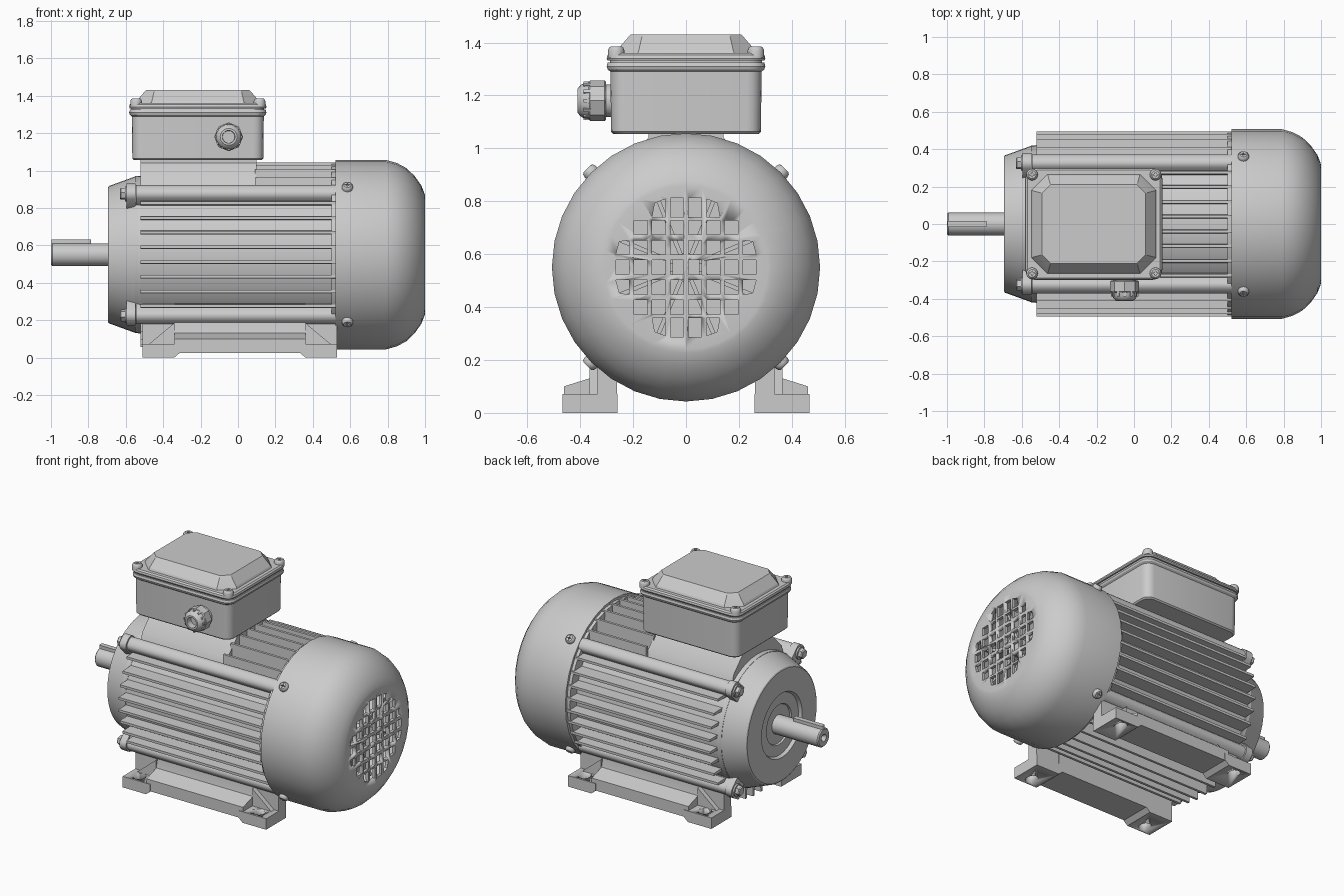
import bpy, bmesh
from math import pi, cos, sin, sqrt, radians, hypot
from mathutils import Matrix, Vector

if "Cube" in bpy.data.objects:
    bpy.data.objects.remove(bpy.data.objects["Cube"])

CZ = 0.55                                    # height of the motor axis
AXIS = Matrix.Translation((0, 0, CZ))
ALONG_X = AXIS @ Matrix.Rotation(pi / 2, 4, 'Y')   # local z -> world x


def add(bm, rings, closed=False, mat=Matrix()):
    """Skin a stack of equal-length rings; cap the ends unless closed."""
    vs = [[bm.verts.new(mat @ Vector(p)) for p in r] for r in rings]
    n = len(vs[0])
    pairs = list(zip(vs, vs[1:])) + ([(vs[-1], vs[0])] if closed else [])
    for a, b in pairs:
        for i in range(n):
            j = (i + 1) % n
            bm.faces.new((a[i], a[j], b[j], b[i]))
    if not closed:
        bm.faces.new(vs[0][::-1])
        bm.faces.new(vs[-1])


def finish(bm, name, angle=32):
    bmesh.ops.recalc_face_normals(bm, faces=bm.faces[:])
    me = bpy.data.meshes.new(name)
    bm.to_mesh(me)
    bm.free()
    me.shade_smooth()
    me.set_sharp_from_angle(angle=radians(angle))
    ob = bpy.data.objects.new(name, me)
    bpy.context.collection.objects.link(ob)
    return ob


def lathe(bm, prof, n=32, mat=ALONG_X, closed=False):
    """Profile of (height, radius) around local z."""
    add(bm, [[(r * cos(2 * pi * i / n), r * sin(2 * pi * i / n), h) for i in range(n)]
             for h, r in prof], closed, mat)


def prism(bm, poly, axis, lo, hi, mat=Matrix()):
    f = {'x': lambda a, b, t: (t, a, b), 'y': lambda a, b, t: (a, t, b),
         'z': lambda a, b, t: (a, b, t)}[axis]
    add(bm, [[f(a, b, t) for a, b in poly] for t in (lo, hi)], False, mat)


def rrect(x0, x1, y0, y1, r, n=4):
    pts = []
    for k, (cx, cy) in enumerate(((x1 - r, y1 - r), (x0 + r, y1 - r), (x0 + r, y0 + r), (x1 - r, y0 + r))):
        for i in range(n + 1):
            a = (k + i / n) * pi / 2
            pts.append((cx + r * cos(a), cy + r * sin(a)))
    return pts


def cut(ob, cutter):
    m = ob.modifiers.new("cut", 'BOOLEAN')
    m.object, m.operation, m.solver = cutter, 'DIFFERENCE', 'EXACT'
    cutter.hide_render = True
    cutter.display_type = 'WIRE'


def screw(bm, mat, r=0.03):
    """Domed head with a cross-shaped recess, pointing along local z."""
    n = 16
    ring = lambda h, f: [(f(i) * cos(2 * pi * i / n), f(i) * sin(2 * pi * i / n), h) for i in range(n)]
    star = lambda i: r * (0.62 if i % 4 == 0 else 0.2)
    add(bm, [ring(-0.02, lambda i: r), ring(0.008, lambda i: r), ring(0.018, lambda i: r * 0.88),
             ring(0.023, lambda i: r * 0.68), ring(0.023, star), ring(0.008, star)], False, mat)


# Stator body: core with stepped cooling fins in four directions
bm = bmesh.new()
lathe(bm, [(-0.55, 0.42), (0.54, 0.42)], 48)
finish(bm, "stator_core")
bm = bmesh.new()
for k in range(4):
    rot = AXIS @ Matrix.Rotation(k * pi / 2, 4, 'X')
    for d in (-0.275, -0.197, -0.118, -0.04, 0.04, 0.118, 0.197, 0.275):
        out = sqrt(0.495 ** 2 - d * d)
        poly = [(0.3, d - 0.013), (out, d - 0.008), (out, d + 0.008), (0.3, d + 0.013)]
        prism(bm, poly, 'x', 0.09 if k == 1 else -0.52, 0.53, rot)
finish(bm, "cooling_fins")

# Diagonal tie bars, end lugs and hex bolts
bars, bolts = bmesh.new(), bmesh.new()
for k in range(4):
    rot = AXIS @ Matrix.Rotation((k + 0.5) * pi / 2, 4, 'X')
    prism(bars, rrect(0.38, 0.503, -0.043, 0.043, 0.035), 'x', -0.545, 0.53, rot)
    prism(bars, rrect(0.36, 0.51, -0.05, 0.05, 0.04), 'x', -0.595, -0.548, rot)
    lathe(bolts, [(-0.605, 0.04), (-0.59, 0.04)], 16, rot @ Matrix.Translation((0, 0.46, 0)) @ Matrix.Rotation(pi / 2, 4, 'Y'))
    lathe(bolts, [(-0.632, 0.026), (-0.626, 0.032), (-0.6, 0.032)], 6, rot @ Matrix.Translation((0, 0.46, 0)) @ Matrix.Rotation(pi / 2, 4, 'Y'))
finish(bars, "tie_bars")
finish(bolts, "end_bolts")

# Drive end bell with recessed bearing seat
bm = bmesh.new()
lathe(bm, [(-0.52, 0.422), (-0.55, 0.418), (-0.69, 0.367), (-0.695, 0.36), (-0.695, 0.21), (-0.675, 0.2),
           (-0.675, 0.13), (-0.665, 0.125), (-0.665, 0.03)], 48)
finish(bm, "drive_end_bell", 12)

# Shaft with centre hole, and key
bm = bmesh.new()
lathe(bm, [(-0.6, 0.061), (-0.993, 0.061), (-1.0, 0.054), (-1.0, 0.025), (-0.98, 0.012), (-0.95, 0.01)], 24)
finish(bm, "shaft")
bm = bmesh.new()
prism(bm, rrect(-0.998, -0.785, -0.016, 0.016, 0.008), 'z', 0.57, 0.63)
finish(bm, "shaft_key")

# Fan cover shell with a square grille clipped to a circle
bm = bmesh.new()
lathe(bm, [(0.52, 0.507), (0.79, 0.507), (0.85, 0.49), (0.9, 0.463), (0.945, 0.42), (0.98, 0.37), (0.998, 0.325),
           (1.0, 0.31), (1.0, 0.001), (0.98, 0.001), (0.98, 0.31), (0.93, 0.405), (0.885, 0.45), (0.79, 0.49), (0.52, 0.49)],
      32, closed=True)
bmesh.ops.remove_doubles(bm, verts=bm.verts[:], dist=0.003)
cover = finish(bm, "fan_cover", 40)
bm = bmesh.new()
for row in range(-3, 4):
    cols = {0: 4, 1: 4, 2: 3, 3: 2}[abs(row)]
    for c in range(-cols, cols):
        y, z = (c + 0.5) * 0.0685, row * 0.0755
        h = 0.036 if abs(row) == 3 else 0.027
        poly = []
        for a, b in ((-1, -1), (1, -1), (1, 1), (-1, 1)):
            p = (y + a * 0.025, z + b * h)
            s = min(1, 0.27 / hypot(*p))
            poly.append((p[0] * s, p[1] * s))
        prism(bm, poly, 'x', 0.95, 1.05, AXIS)
cut(cover, finish(bm, "grille_cutter"))

# Fan behind the grille
bm = bmesh.new()
lathe(bm, [(0.5, 0.49), (0.53, 0.49)], 32)
lathe(bm, [(0.7, 0.38), (0.72, 0.38)], 32)
lathe(bm, [(0.54, 0.06), (0.92, 0.06)], 6)
for k in range(8):
    prism(bm, [(0.05, -0.008), (0.36, -0.008), (0.36, 0.008), (0.05, 0.008)], 'x', 0.71, 0.87,
          AXIS @ Matrix.Rotation((k + 0.5) * pi / 4, 4, 'X'))
finish(bm, "cooling_fan")

# Cover screws on the diagonals
bm = bmesh.new()
for k in range(4):
    screw(bm, AXIS @ Matrix.Rotation((k + 0.5) * pi / 2, 4, 'X') @ Matrix.Translation((0.585, 0, 0.505)))
finish(bm, "cover_screws")

# Feet: sloped rails with slotted pads at both ends
rails, pads, slots = bmesh.new(), bmesh.new(), bmesh.new()
for s in (-1, 1):
    prof = [(0.26, 0.025), (0.462, 0.025), (0.462, 0.1), (0.36, 0.132), (0.345, 0.2), (0.345, 0.29), (0.26, 0.29)]
    prism(rails, [(s * y, z) for y, z in prof], 'x', -0.34, 0.36)
    prism(rails, [(-0.51, 0.05), (0.53, 0.05), (0.53, 0.29), (-0.51, 0.29)], 'y', s * 0.261, s * 0.335)
    for end, inner in ((-0.51, -0.34), (0.53, 0.36)):
        d = 1 if inner > end else -1
        poly = [(end, 0), (inner, 0), (inner + d * 0.03, 0.026), (inner + d * 0.03, 0.072), (end, 0.072)]
        prism(pads, poly, 'y', s * 0.258, s * 0.466)
        prism(rails, [(inner, 0.06), (end + d * 0.02, 0.06), (inner, 0.185)], 'y', s * 0.3, s * 0.365)
        x = (end + inner) / 2
        a, b = sorted((s * 0.365, s * 0.45))
        prism(slots, rrect(x - 0.032, x + 0.032, a, b, 0.031), 'z', -0.1, 0.14)
finish(rails, "foot_rails")
cut(finish(pads, "foot_pads"), finish(slots, "slot_cutter"))

# Terminal box: neck, housing, gasket, lid
bm = bmesh.new()
prism(bm, [(-0.27, 0.85), (0.27, 0.85), (0.25, 0.93), (0.142, 1.04), (0.142, 1.07), (-0.142, 1.07), (-0.142, 1.04), (-0.25, 0.93)],
      'x', -0.52, 0.1)
finish(bm, "terminal_neck")


def box_stack(name, levels):
    """Rounded rectangles given as (inset, z), inset from the widest outline."""
    b = bmesh.new()
    add(b, [[(x, y, z) for x, y in rrect(-0.582 + i, 0.152 - i, -0.3 + i, 0.3 - i, 0.06 - i * 0.4)] for i, z in levels])
    return finish(b, name)


box_stack("terminal_box", [(0.025, 1.055), (0.017, 1.063), (0.014, 1.29), (0.004, 1.298), (0, 1.31), (0.004, 1.325)])
box_stack("box_gasket", [(0.012, 1.32), (0.012, 1.335)])
box_stack("box_lid", [(0.003, 1.332), (0, 1.34), (0.003, 1.352), (0.012, 1.36)])
bm = bmesh.new()
add(bm, [[(x, y, z) for x, y in rrect(-0.55 + i, 0.12 - i, -0.268 + i, 0.268 - i, c, 1)]
         for i, c, z in ((0, 0.085, 1.355), (0.008, 0.082, 1.372), (0.058, 0.045, 1.43))])
finish(bm, "lid_raised_panel", 10)
bm = bmesh.new()
for x in (-0.545, 0.115):
    for y in (-0.264, 0.264):
        screw(bm, Matrix.Translation((x, y, 1.362)), 0.031)
finish(bm, "lid_screws")

# Cable gland: thread, hex nut, ribbed dome with opening
bm = bmesh.new()
gm = Matrix.Translation((-0.05, 0, 1.18)) @ Matrix.Rotation(pi / 2, 4, 'X')
lathe(bm, [(0.27, 0.062), (0.31, 0.062)], 24, gm)
lathe(bm, [(0.303, 0.072), (0.308, 0.077), (0.362, 0.077), (0.368, 0.07)], 8, gm)
lathe(bm, [(0.36, 0.07), (0.385, 0.067), (0.4, 0.058), (0.41, 0.045), (0.41, 0.034), (0.35, 0.032)], 24, gm)
for k in range(12):
    prism(bm, [(0.055, -0.006), (0.073, -0.006), (0.073, 0.006), (0.055, 0.006)], 'z', 0.36, 0.388,
          gm @ Matrix.Rotation(k * pi / 6, 4, 'Z'))
finish(bm, "cable_gland")
